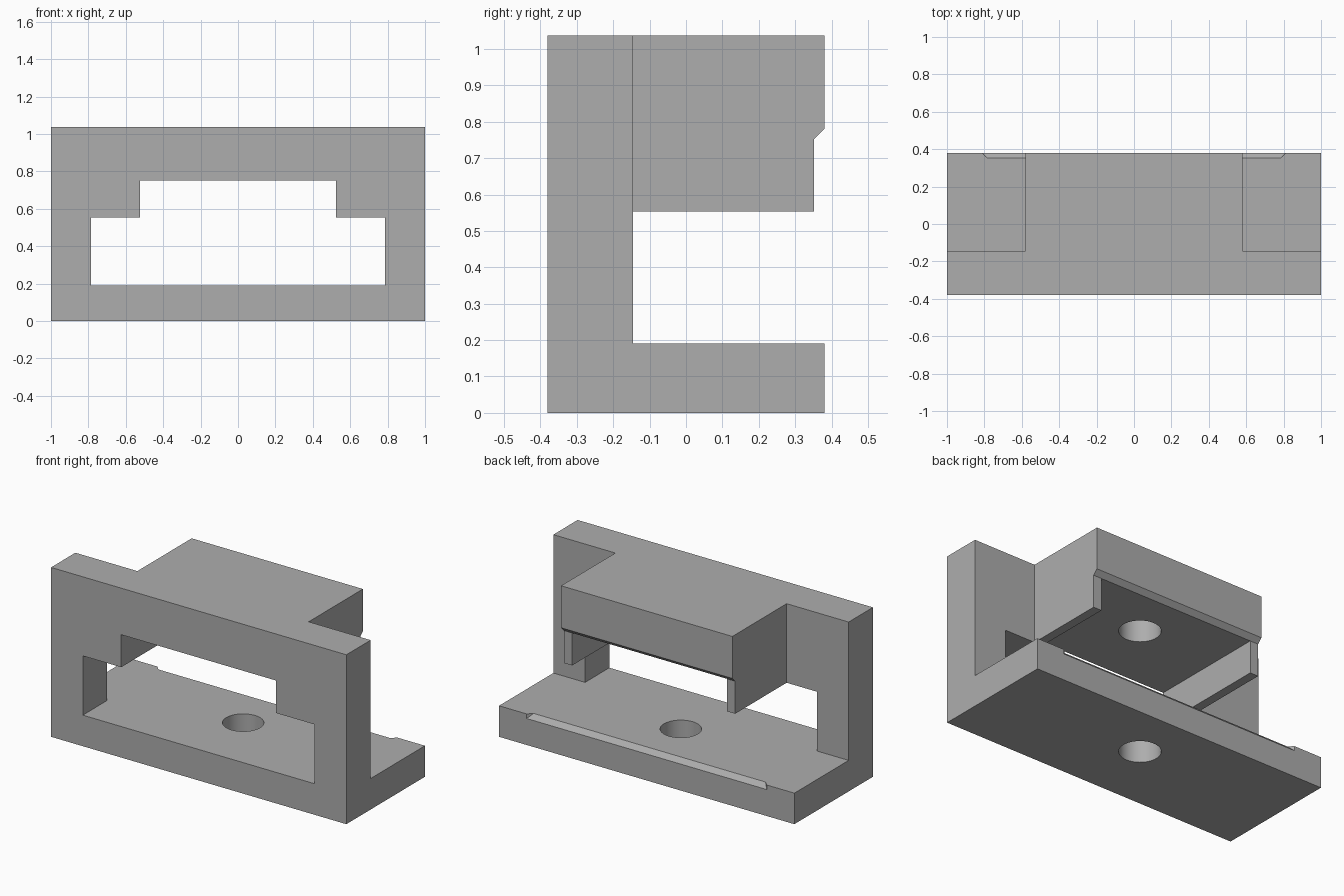
import bpy
import bmesh
import math
from mathutils import Vector

cube = bpy.data.objects.get("Cube")
if cube:
    bpy.data.objects.remove(cube, do_unlink=True)

WALL_BACK, BACK, FRONT = -0.145, 0.38, -0.38
BASE_TOP, LEG_END, NOTCH_TOP, TOP = 0.19, 0.553, 0.752, 1.037
WINDOW, NOTCH, BLOCK = 0.785, 0.525, 0.58
CHAMFER = 0.028

grey = bpy.data.materials.new("plain grey")
grey.use_nodes = True
colour = (0.42, 0.42, 0.42, 1)
grey.diffuse_color = colour
grey.node_tree.nodes["Principled BSDF"].inputs["Base Color"].default_value = colour


def loft(name, first, second):
    """Closed solid between two matching outlines."""
    bm = bmesh.new()
    a = [bm.verts.new(p) for p in first]
    b = [bm.verts.new(p) for p in second]
    bm.faces.new(a)
    bm.faces.new(b)
    for i in range(len(a)):
        j = (i + 1) % len(a)
        bm.faces.new((a[i], a[j], b[j], b[i]))
    bmesh.ops.recalc_face_normals(bm, faces=bm.faces)
    mesh = bpy.data.meshes.new(name)
    bm.to_mesh(mesh)
    bm.free()
    mesh.materials.append(grey)
    obj = bpy.data.objects.new(name, mesh)
    bpy.context.collection.objects.link(obj)
    return obj


def along_x(name, profile, half):
    return loft(name, [(-half, y, z) for y, z in profile],
                [(half, y, z) for y, z in profile])


def cylinder(name, radius, y, z0, z1, sides=64):
    ring = [Vector((math.cos(t), math.sin(t), 0)) * radius + Vector((0, y, 0))
            for t in (math.tau * i / sides for i in range(sides))]
    return loft(name, [p + Vector((0, 0, z0)) for p in ring],
                [p + Vector((0, 0, z1)) for p in ring])


def combine(target, tool, operation):
    """Apply a boolean and discard the tool."""
    mod = target.modifiers.new(operation, 'BOOLEAN')
    mod.operation, mod.solver, mod.object = operation, 'EXACT', tool
    graph = bpy.context.evaluated_depsgraph_get()
    mesh = bpy.data.meshes.new_from_object(target.evaluated_get(graph))
    target.modifiers.clear()
    target.data = mesh
    bpy.data.objects.remove(tool, do_unlink=True)


# Base plate and front wall as one L-shaped extrusion
body = along_x("bracket_body", [
    (FRONT, 0), (BACK, 0), (BACK, BASE_TOP), (WALL_BACK, BASE_TOP),
    (WALL_BACK, TOP), (FRONT, TOP)], 1)

# Overhanging block, with its lower back edge cut away
lip = BACK - CHAMFER
block = along_x("upper_block", [
    (-0.25, LEG_END), (lip, LEG_END), (lip, NOTCH_TOP),
    (BACK, NOTCH_TOP + CHAMFER), (BACK, TOP), (-0.25, TOP)], BLOCK)
combine(body, block, 'UNION')

# Stepped window running through the wall and under the block
half = [(WINDOW, BASE_TOP), (WINDOW, LEG_END), (NOTCH, LEG_END), (NOTCH, NOTCH_TOP)]
outline = half + [(-x, z) for x, z in reversed(half)]
window = loft("window_cutter", [(x, -0.5, z) for x, z in outline],
              [(x, 0.5, z) for x, z in outline])
combine(body, window, 'DIFFERENCE')


# Mitred bevel on the back edge of the base
def bevel_outline(grow):
    x, y, z = WINDOW + grow, lip + grow, BASE_TOP - grow
    return [(-x, y, z), (x, y, z), (x, y, 0.3), (-x, y, 0.3)]


bevel = loft("bevel_cutter", bevel_outline(0), bevel_outline(0.1))
combine(body, bevel, 'DIFFERENCE')

# Through hole in the base and blind hole in the block
for z0, z1 in ((-0.1, 0.3), (0.65, 0.95)):
    combine(body, cylinder("hole_cutter", 0.115, 0.05, z0, z1), 'DIFFERENCE')

bpy.ops.object.select_all(action='DESELECT')
body.select_set(True)
bpy.context.view_layer.objects.active = body
bpy.ops.object.shade_smooth_by_angle(angle=math.radians(30))
